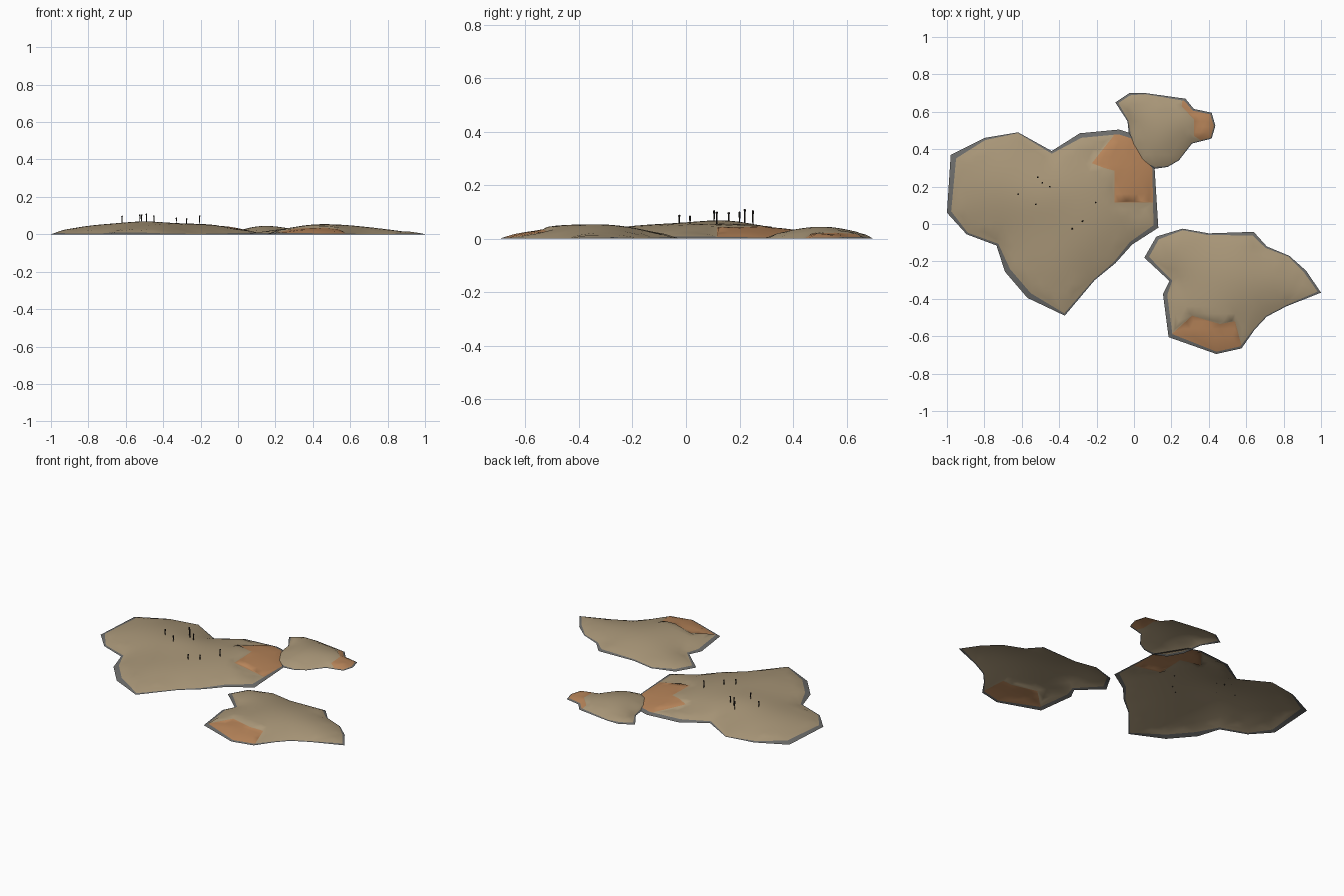
import bpy, bmesh, math
from mathutils import Vector
from mathutils.geometry import delaunay_2d_cdt, intersect_point_line

if "Cube" in bpy.data.objects:
    bpy.data.objects.remove(bpy.data.objects["Cube"])


def material(name, rgb):
    m = bpy.data.materials.new(name)
    m.diffuse_color = (*rgb, 1)
    m.use_nodes = True
    m.node_tree.nodes["Principled BSDF"].inputs["Base Color"].default_value = m.diffuse_color
    return m


SAND = material("sand", (0.40, 0.31, 0.19))
CLAY = material("orange clay", (0.47, 0.23, 0.10))
ROCK = material("grey rock edge", (0.15, 0.15, 0.145))
DARK = material("dark figure", (0.025, 0.02, 0.018))


def inside(p, poly):
    hit = False
    for a, b in zip(poly, poly[1:] + poly[:1]):
        if (a.y > p.y) != (b.y > p.y):
            if p.x < a.x + (p.y - a.y) * (b.x - a.x) / (b.y - a.y):
                hit = not hit
    return hit


def edge_distance(p, poly):
    best = 9.0
    for a, b in zip(poly, poly[1:] + poly[:1]):
        t = intersect_point_line(p, a, b)[1]
        best = min(best, (p - a.lerp(b, max(0, min(1, t)))).length)
    return best


def inset(poly, widths):
    """Move every corner of a clockwise outline inwards by its own width."""
    out = []
    n = len(poly)
    for i, p in enumerate(poly):
        d1 = (p - poly[i - 1]).normalized()
        d2 = (poly[(i + 1) % n] - p).normalized()
        nrm = Vector((d1.y + d2.y, -d1.x - d2.x)).normalized()
        c = max(0.6, nrm.dot(Vector((d1.y, -d1.x))))
        out.append(p + nrm * widths[i] / c)
    return out


def island(name, outline, patch, height, reach, step, bump=None):
    """Open domed shell with a rock rim and one clay patch cut into it."""
    outer = [Vector(p[:2]) for p in outline]
    inner = inset(outer, [p[2] for p in outline])
    zone = [Vector(p) for p in patch]
    pts, edges = [], []
    for loop in (outer, inner, zone):
        s, n = len(pts), len(loop)
        pts += loop
        edges += [(s + i, s + (i + 1) % n) for i in range(n)]
    # regular filling points
    for i in range(int(2.2 / step)):
        for j in range(int(1.6 / step)):
            p = Vector((-1.1 + (i + 0.5 * (j % 2)) * step, -0.8 + j * step))
            if inside(p, inner) and edge_distance(p, inner) > step * 0.4:
                pts.append(p)
    vs, _, fs = delaunay_2d_cdt(pts, edges, [], 0, 1e-5)[:3]

    bm = bmesh.new()
    bv = []
    for p in vs:
        d = edge_distance(p, outer)
        z = height * (1 - (1 - min(d / reach, 1)) ** 2)
        if bump:
            bx, by, bh, br = bump
            r2 = (p.x - bx) ** 2 + (p.y - by) ** 2
            z += bh * math.exp(-r2 / (2 * br * br)) * min(1, d / 0.1)
        bv.append(bm.verts.new((p.x, p.y, z)))
    for f in fs:
        c = sum((vs[i] for i in f), Vector((0, 0))) / len(f)
        if not inside(c, outer):
            continue
        face = bm.faces.new([bv[i] for i in f])
        if not inside(c, inner):
            face.material_index = 2
        elif inside(c, zone):
            face.material_index = 1
    bmesh.ops.delete(bm, geom=[v for v in bm.verts if not v.link_faces], context='VERTS')
    # soften the ridges, keeping the rim in place
    free = [v for v in bm.verts if edge_distance(v.co.xy, outer) > 0.04]
    for _ in range(8):
        new = [sum(e.other_vert(v).co.z for e in v.link_edges) / len(v.link_edges) for v in free]
        for v, z in zip(free, new):
            v.co.z = 0.4 * v.co.z + 0.6 * z
    bmesh.ops.recalc_face_normals(bm, faces=bm.faces)
    if sum(f.normal.z for f in bm.faces) < 0:
        bmesh.ops.reverse_faces(bm, faces=bm.faces)
    for f in bm.faces:
        f.smooth = True
    me = bpy.data.meshes.new(name)
    bm.to_mesh(me)
    bm.free()
    for m in (SAND, CLAY, ROCK):
        me.materials.append(m)
    ob = bpy.data.objects.new(name, me)
    bpy.context.collection.objects.link(ob)
    return ob


# outlines: x, y, rim width
large = island(
    "large_island",
    [(-.98, .37, .03), (-.80, .46, .012), (-.62, .49, .004), (-.44, .39, .012), (-.29, .485, .025),
     (-.08, .505, .025), (0, .48, .025), (.11, .30, .012), (.13, -.02, .025), (-.01, -.11, .018),
     (-.10, -.21, .01), (-.21, -.30, .006), (-.37, -.49, .01), (-.57, -.395, .03), (-.69, -.255, .03),
     (-.735, -.115, .012), (-.895, -.055, .01), (-1, .06, .022)],
    [(-.225, .325), (-.11, .47), (-.09, .56), (.2, .56), (.2, .115), (-.105, .115), (-.105, .285), (-.16, .30)],
    0.057, 0.30, 0.04, (-.5, .16, .024, .09))

island(
    "south_island",
    [(.055, -.18, .02), (.12, -.067, .018), (.26, -.025, .008), (.40, -.05, .01), (.64, -.042, .018),
     (.71, -.12, .01), (.83, -.17, .006), (.92, -.25, .014), (1, -.367, .012), (.815, -.44, .006),
     (.71, -.495, .006), (.645, -.565, .006), (.575, -.665, .012), (.44, -.695, .012), (.185, -.605, .022),
     (.155, -.375, .022), (.19, -.305, .012)],
    [(.15, -.64), (.20, -.59), (.31, -.49), (.46, -.535), (.54, -.52), (.58, -.67), (.5, -.8), (.2, -.75)],
    0.058, 0.28, 0.04)

island(
    "north_island",
    [(-.10, .65, .012), (-.025, .70, .012), (.06, .70, .006), (.275, .67, .012), (.32, .615, .01),
     (.415, .595, .01), (.435, .525, .008), (.415, .457, .006), (.31, .43, .005), (.24, .34, .005),
     (.18, .305, .005), (.11, .295, .01), (.03, .33, .012), (-.02, .42, .012), (-.035, .55, .006)],
    [(.27, .75), (.255, .63), (.32, .56), (.322, .47), (.43, .40), (.55, .5), (.5, .75)],
    0.05, 0.17, 0.03)


# tiny standing figures: x, y, top height
def figure(i, x, y, top):
    ground = min(large.data.vertices, key=lambda v: (v.co.xy - Vector((x, y))).length).co.z - 0.003
    bm = bmesh.new()
    h = top - ground
    body = bmesh.ops.create_cone(bm, cap_ends=True, segments=6, radius1=.0022, radius2=.0035, depth=h)
    bmesh.ops.translate(bm, verts=body["verts"], vec=(x, y, ground + h / 2))
    head = bmesh.ops.create_icosphere(bm, subdivisions=1, radius=.005)
    bmesh.ops.translate(bm, verts=head["verts"], vec=(x, y, top - .003))
    me = bpy.data.meshes.new(f"figure_{i}")
    bm.to_mesh(me)
    bm.free()
    me.materials.append(DARK)
    bpy.context.collection.objects.link(bpy.data.objects.new(f"figure_{i}", me))


for i, f in enumerate([(-.515, .25, .105), (-.49, .22, .11), (-.45, .20, .10), (-.62, .16, .098),
                       (-.525, .105, .105), (-.205, .115, .10), (-.275, .015, .085), (-.33, -.025, .088)]):
    figure(i + 1, *f)
